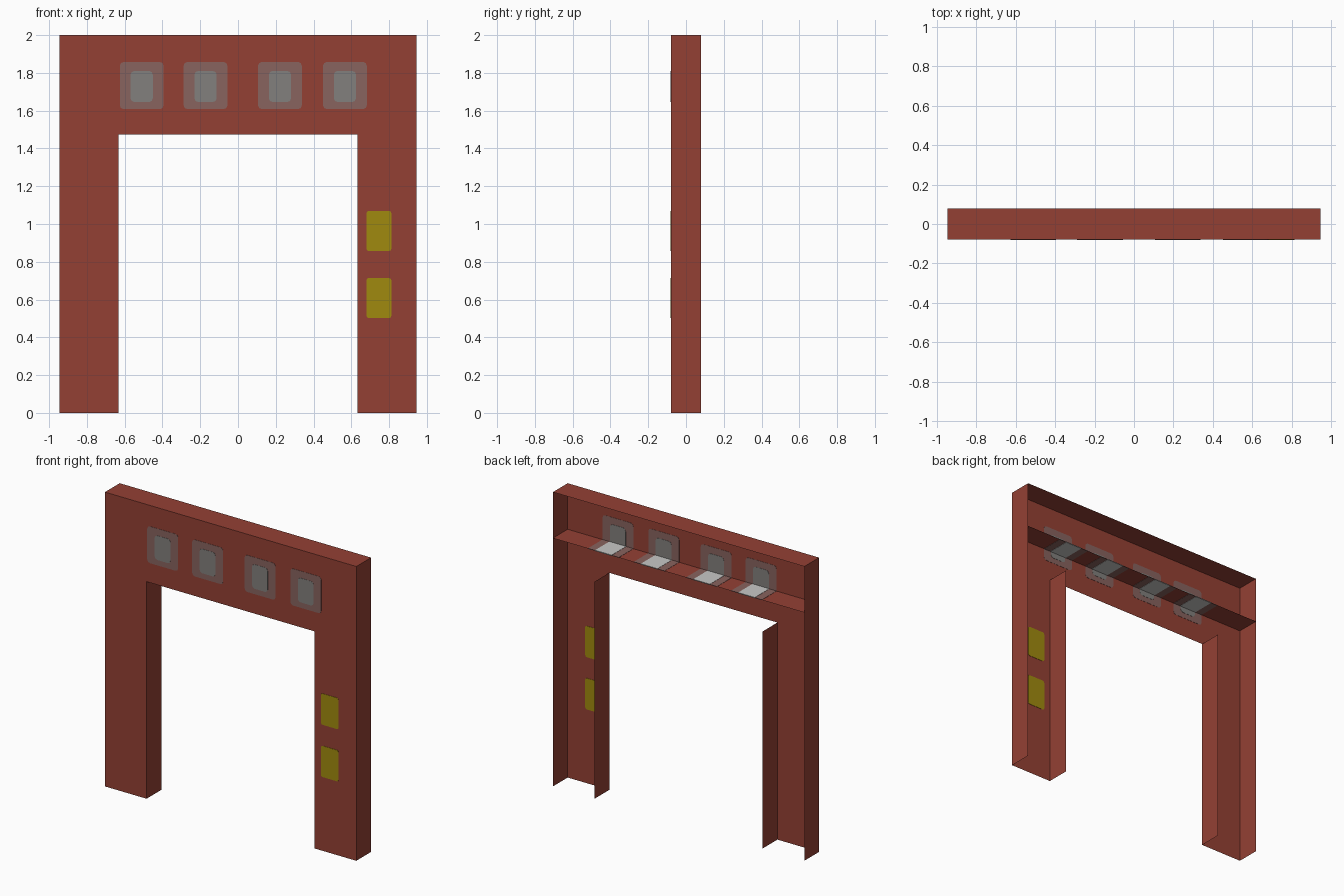
import bpy
import bmesh

cube = bpy.data.objects.get("Cube")
if cube:
    bpy.data.objects.remove(cube, do_unlink=True)

HALF_W, HALF_IN, HALF_D = 0.945, 0.632, 0.079
TOP, LINTEL, SHELF_Z = 2.0, 1.475, 1.687


def material(name, rgb):
    """Flat material from an sRGB colour in 0-255."""
    linear = [((c / 255 + 0.055) / 1.055) ** 2.4 for c in rgb] + [1]
    mat = bpy.data.materials.new(name)
    mat.use_nodes = True
    mat.diffuse_color = linear
    bsdf = mat.node_tree.nodes["Principled BSDF"]
    bsdf.inputs["Base Color"].default_value = linear
    bsdf.inputs["Roughness"].default_value = 0.9
    return mat


red = material("brick red", (148, 64, 52))
rose = material("rose grey", (136, 99, 94))
grey = material("mid grey", (130, 128, 125))
pale = material("pale grey", (200, 200, 198))
yellow = material("olive yellow", (160, 138, 14))


def finish(name, bm, mat):
    mesh = bpy.data.meshes.new(name)
    bm.to_mesh(mesh)
    bm.free()
    mesh.materials.append(mat)
    obj = bpy.data.objects.new(name, mesh)
    bpy.context.collection.objects.link(obj)
    return obj


def plate(name, centre, size, mat, round_axis=None, radius=0.02):
    """Thin box; corner edges running along round_axis are bevelled."""
    bm = bmesh.new()
    bmesh.ops.create_cube(bm, size=1)
    bmesh.ops.scale(bm, vec=size, verts=bm.verts)
    bmesh.ops.translate(bm, vec=centre, verts=bm.verts)
    if round_axis is not None:
        edges = [e for e in bm.edges
                 if abs(e.verts[0].co[round_axis] - e.verts[1].co[round_axis]) > 1e-5]
        bmesh.ops.bevel(bm, geom=edges, offset=radius, segments=2,
                        profile=0.5, affect='EDGES')
    return finish(name, bm, mat)


# Arch sheet with walls folded back from its outer, top and jamb edges
outline = [(-HALF_W, 0), (-HALF_W, TOP), (HALF_W, TOP), (HALF_W, 0),
           (HALF_IN, 0), (HALF_IN, LINTEL), (-HALF_IN, LINTEL), (-HALF_IN, 0)]
bm = bmesh.new()
front = [bm.verts.new((x, -HALF_D, z)) for x, z in outline]
back = [bm.verts.new((x, HALF_D, z)) for x, z in outline]
bm.faces.new(front[::-1])
for i in (0, 1, 2, 4, 6):
    bm.faces.new((front[i], front[i + 1], back[i + 1], back[i]))
bmesh.ops.delete(bm, geom=[v for v in bm.verts if not v.link_faces], context='VERTS')
finish("door_frame", bm, red)

# Shelf inside the hollow back of the lintel
bm = bmesh.new()
bmesh.ops.create_grid(bm, x_segments=1, y_segments=1, size=1)
bmesh.ops.scale(bm, vec=(HALF_W, HALF_D, 1), verts=bm.verts)
bmesh.ops.translate(bm, vec=(0, 0, SHELF_Z), verts=bm.verts)
finish("inner_shelf", bm, red)

# Lintel panels, visible on both sides, with matching bands on the shelf
for n, x in enumerate((-0.51, -0.172, 0.222, 0.566), 1):
    plate(f"panel_border_{n}", (x, -HALF_D, 1.733), (0.232, 0.003, 0.25), rose, 1)
    plate(f"panel_centre_{n}", (x, -HALF_D, 1.728), (0.118, 0.006, 0.165), grey, 1)
    plate(f"shelf_band_{n}", (x, 0, SHELF_Z), (0.232, 2 * HALF_D, 0.003), rose)
    plate(f"shelf_band_centre_{n}", (x, 0, SHELF_Z), (0.125, 2 * HALF_D, 0.006), pale)

# Yellow plates on the left post
for n, z in enumerate((0.608, 0.963), 1):
    plate(f"post_plate_{n}", (0.746, -HALF_D, z), (0.132, 0.004, 0.212), yellow, 1, 0.012)
